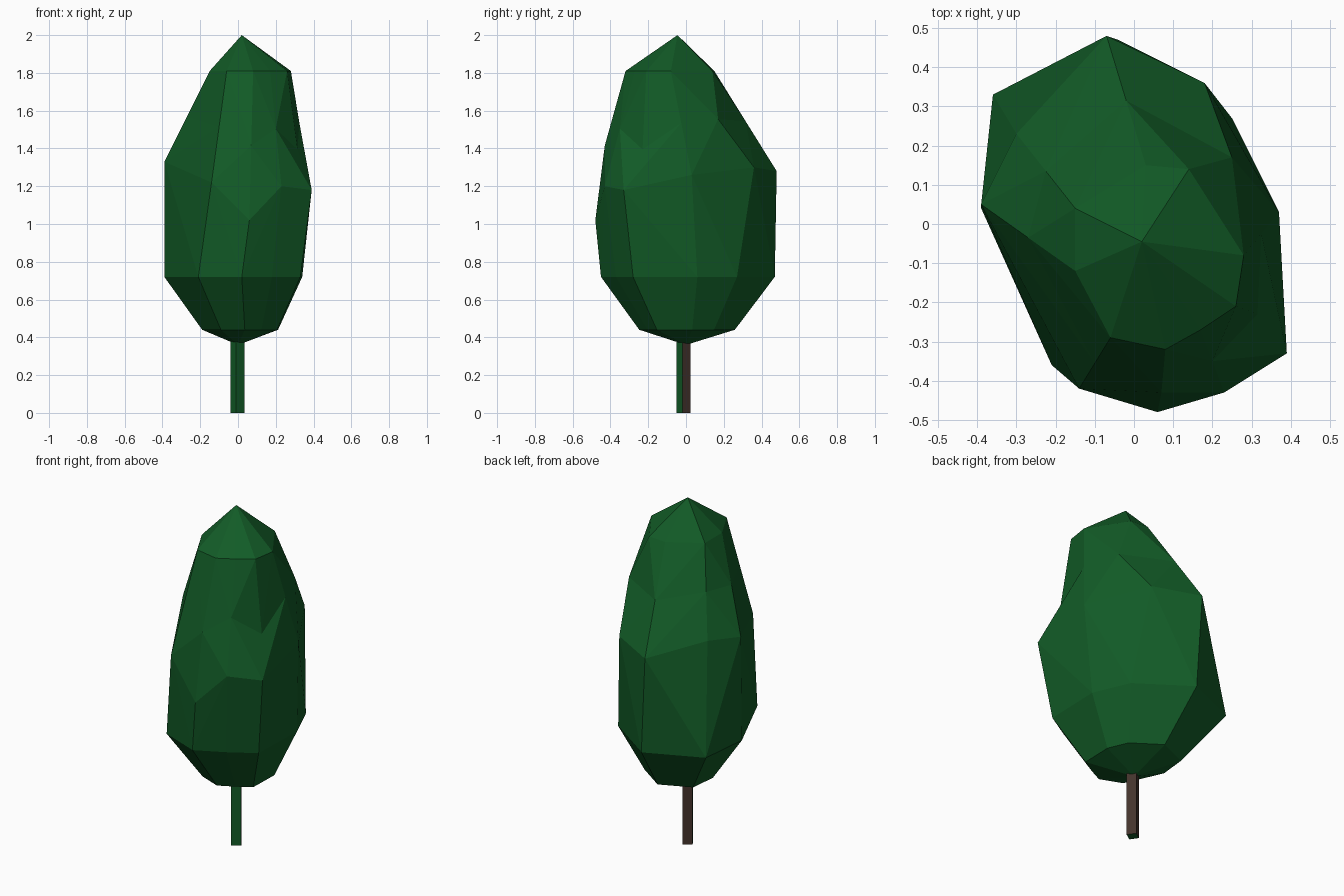
import bpy
import bmesh
import math
from mathutils import Vector, Matrix

# Remove only the default cube
default_cube = bpy.data.objects.get("Cube")
if default_cube:
    bpy.data.objects.remove(default_cube, do_unlink=True)


def make_material(name, colour):
    material = bpy.data.materials.new(name)
    material.use_nodes = True
    material.diffuse_color = (*colour, 1)
    shader = material.node_tree.nodes["Principled BSDF"]
    shader.inputs["Base Color"].default_value = (*colour, 1)
    shader.inputs["Roughness"].default_value = 0.9
    return material


def make_object(name, bm, materials):
    mesh = bpy.data.meshes.new(name)
    bmesh.ops.recalc_face_normals(bm, faces=bm.faces)
    bm.to_mesh(mesh)
    bm.free()
    for material in materials:
        mesh.materials.append(material)
    obj = bpy.data.objects.new(name, mesh)
    bpy.context.collection.objects.link(obj)
    return obj


def ring(points, height):
    """Contour in hundredths of a unit, lifted to one height."""
    return [Vector((x, y, height)) / 100 for x, y in points]


def add_facet(bm, a, b, c, d):
    """Fill a four-sided patch with two triangles folded outward."""
    normal = (b.co - a.co).cross(c.co - a.co)
    if normal.dot(d.co - a.co) > 0:
        triangles = (a, b, d), (b, c, d)
    else:
        triangles = (a, b, c), (a, c, d)
    for triangle in triangles:
        bm.faces.new(triangle)


leaf_green = make_material("leaf green", (0.006, 0.105, 0.02))
bark_brown = make_material("bark brown", (0.058, 0.034, 0.025))

# Crown contours, counter-clockwise from the front right corner
low = ring([(-21, -36), (2, -45), (18, -37), (33, -28), (34, 6),
            (25, 27), (-4, 47), (-36, 33), (-39, 4)], 72)
shoulder = ring([(-6, -29), (8, -32), (17, -27), (26, -21), (28, -8),
                 (14, 14), (3, 15), (-15, 4), (-15, -12)], 181)
belly = ring([(-14, -42), (6, -48), (23, -43), (39, -33), (37, 3),
              (18, 36), (-7, 48), (-30, 23), (-39, 5)], 0)
belly_heights = 1.22, 1.02, 1.2, 1.18, 1.26, 1.3, 1.28, 1.35, 1.33
for point, height in zip(belly, belly_heights):
    point.z = height

# The underside shrinks the low contour; the chest lies between belly and shoulder
underside = [Vector((p.x * 0.55 + 0.025, p.y * 0.55, 0.44)) for p in low]
chest = [p.lerp(q, 0.5) for p, q in zip(belly, shoulder)]
dents = {1: (0, -0.03, 0), 3: (-0.01, 0.04, -0.1), 5: (0.09, -0.08, 0)}
for column, offset in dents.items():
    chest[column] += Vector(offset)

# Crown: loft the contours and close both ends with a point
bm = bmesh.new()
layers = [[bm.verts.new(p) for p in contour]
          for contour in (underside, low, belly, chest, shoulder)]
bottom = bm.verts.new((0, 0, 0.36))
tip = bm.verts.new((0.02, -0.045, 2))
count = len(low)
for i in range(count):
    j = (i + 1) % count
    for below, above in zip(layers, layers[1:]):
        add_facet(bm, below[i], below[j], above[j], above[i])
    bm.faces.new((bottom, layers[0][j], layers[0][i]))
    bm.faces.new((tip, layers[-1][i], layers[-1][j]))
make_object("crown", bm, [leaf_green])

# Trunk: a turned square post, bark on the rear faces only
bm = bmesh.new()
place = Matrix.Translation((-0.0025, -0.0125, 0.2)) @ Matrix.Rotation(math.radians(-101), 4, "Z")
bmesh.ops.create_cone(bm, cap_ends=True, segments=4, radius1=0.038,
                      radius2=0.038, depth=0.4, matrix=place)
bm.normal_update()
for face in bm.faces:
    face.material_index = int(face.normal.y > 0.1)
make_object("trunk", bm, [leaf_green, bark_brown])
